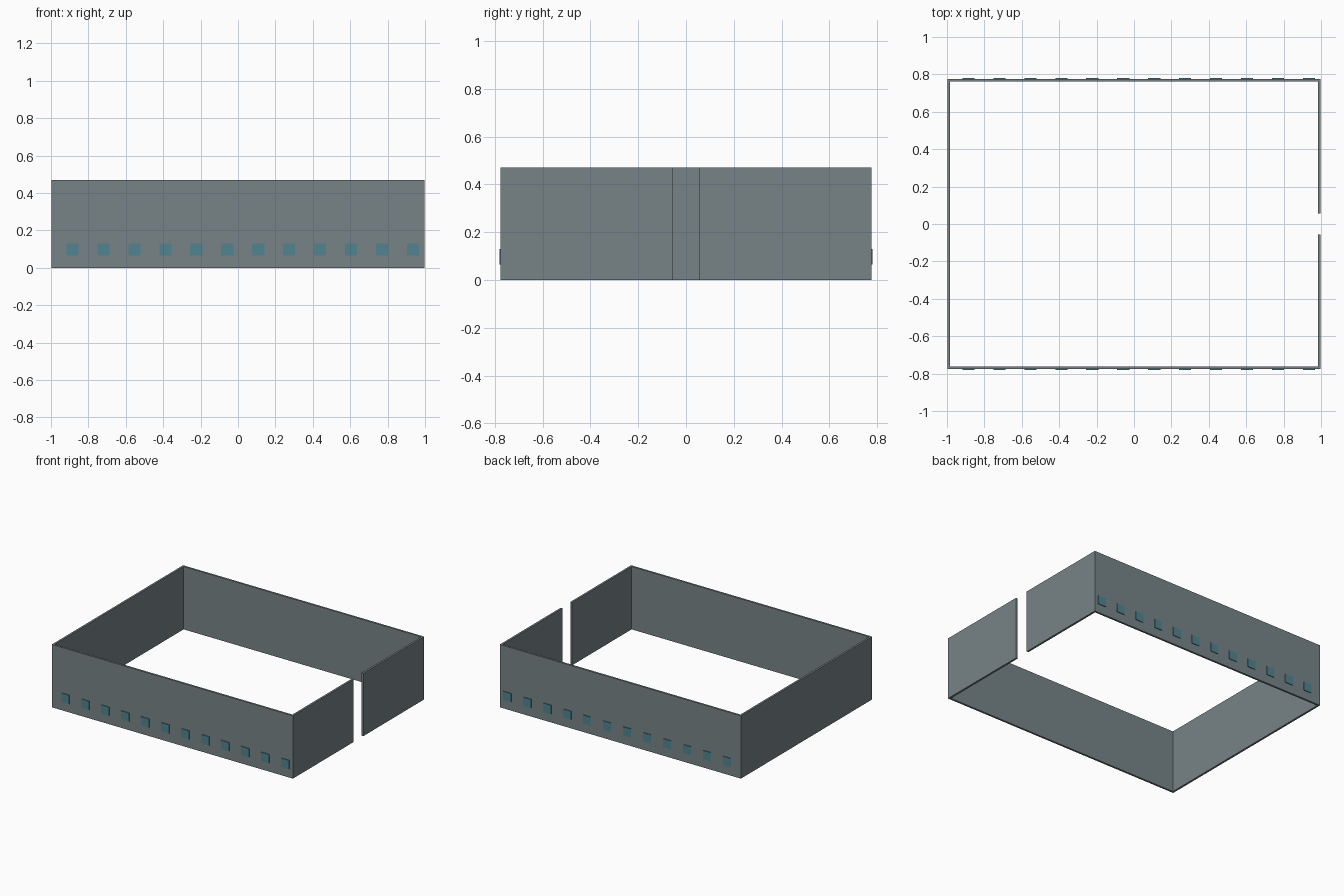
import bpy
import bmesh

if "Cube" in bpy.data.objects:
    bpy.data.objects.remove(bpy.data.objects["Cube"])

HX, HY, H = 0.998, 0.776, 0.47   # wall half sizes and height
T = 0.015                        # wall thickness
GAP = 0.057                      # half width of the gate opening


def material(name, rgb):
    m = bpy.data.materials.new(name)
    m.diffuse_color = (*rgb, 1.0)
    m.use_nodes = True
    m.node_tree.nodes["Principled BSDF"].inputs["Base Color"].default_value = m.diffuse_color
    return m


wall_mat = material("grey_wall", (0.185, 0.23, 0.245))
window_mat = material("blue_glass", (0.083, 0.23, 0.285))


def finish(name, bm, mat):
    bmesh.ops.recalc_face_normals(bm, faces=bm.faces)
    mesh = bpy.data.meshes.new(name)
    bm.to_mesh(mesh)
    bm.free()
    mesh.materials.append(mat)
    obj = bpy.data.objects.new(name, mesh)
    bpy.context.collection.objects.link(obj)
    return obj


# Perimeter wall: C-shaped plan, open at the gate, extruded upward
ix, iy = HX - T, HY - T
outer = [(HX, GAP), (HX, HY), (-HX, HY), (-HX, -HY), (HX, -HY), (HX, -GAP)]
inner = [(ix, GAP), (ix, iy), (-ix, iy), (-ix, -iy), (ix, -iy), (ix, -GAP)]
bm = bmesh.new()
vo = [bm.verts.new((x, y, 0)) for x, y in outer]
vi = [bm.verts.new((x, y, 0)) for x, y in inner]
base = [bm.faces.new((vo[i], vo[i + 1], vi[i + 1], vi[i])) for i in range(5)]
top = bmesh.ops.extrude_face_region(bm, geom=base, use_keep_orig=True)
bmesh.ops.translate(bm, vec=(0, 0, H),
                    verts=[g for g in top["geom"] if isinstance(g, bmesh.types.BMVert)])
finish("perimeter_wall", bm, wall_mat)

# Rows of small square windows, standing slightly proud of the long walls
SIZE, DEPTH = 0.065, 0.010
for name, side in (("front_windows", -1), ("back_windows", 1)):
    bm = bmesh.new()
    for i in range(12):
        box = bmesh.ops.create_cube(bm, size=1)["verts"]
        bmesh.ops.scale(bm, vec=(SIZE, DEPTH, SIZE), verts=box)
        bmesh.ops.translate(bm, vec=(-0.885 + i * 0.1655, side * HY, 0.0975), verts=box)
    finish(name, bm, window_mat)
